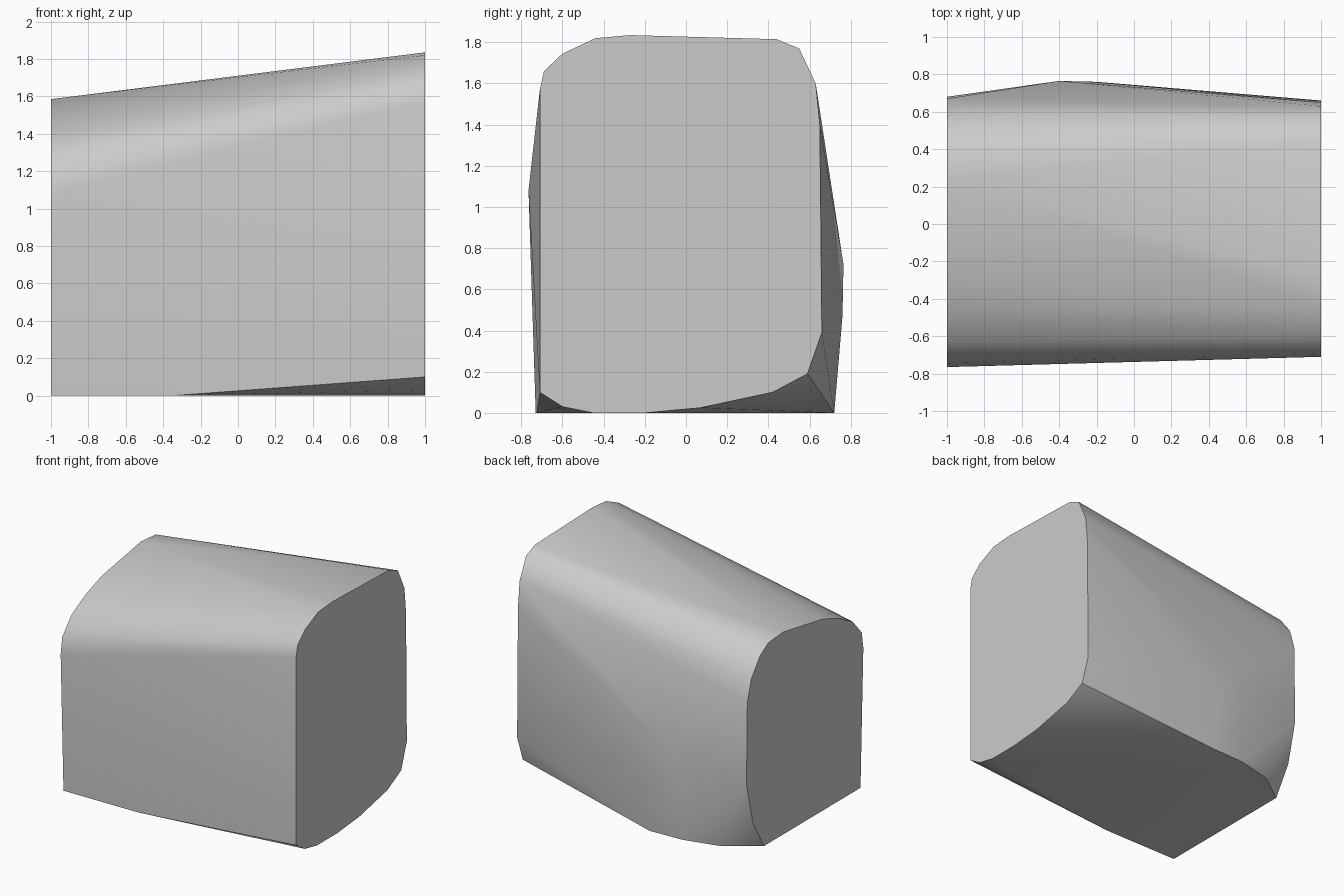
import bpy
import bmesh
import math

cube = bpy.data.objects.get("Cube")
if cube:
    bpy.data.objects.remove(cube, do_unlink=True)

# One grey stone colour
grey = bpy.data.materials.new("plain grey")
grey.use_nodes = True
colour = (0.6, 0.6, 0.6, 1)
grey.diffuse_color = colour
grey.node_tree.nodes["Principled BSDF"].inputs["Base Color"].default_value = colour

# Tall end outline (y, z)
tall_end = [(-.71, .10), (-.60, .03), (-.45, 0), (-.2, 0), (.07, .025),
            (.42, .10), (.59, .19), (.66, .39), (.65, 1.4), (.63, 1.6),
            (.55, 1.77), (.44, 1.815), (-.27, 1.835), (-.44, 1.82),
            (-.60, 1.745), (-.69, 1.66), (-.71, 1.57)]

# Low end outline (y, z)
low_end = [(-.73, 0), (-.765, 1.08), (-.745, 1.21), (-.63, 1.34),
           (-.46, 1.43), (-.26, 1.5), (.23, 1.585), (.41, 1.57),
           (.51, 1.51), (.62, 1.37), (.67, 1.2), (.68, .56),
           (.60, .23), (.46, 0)]

# Bulge on the back and the edge of the flat base
middle = [(-.4, .765, .72), (-.2, .76, .47), (-.46, .71, 0),
          (-.19, .72, 0), (-.75, .64, 0), (-.35, -.725, 0)]

points = [(1, y, z) for y, z in tall_end]
points += [(-1, y, z) for y, z in low_end]
points += middle

# Wrap the outlines in one convex block
bm = bmesh.new()
for p in points:
    bm.verts.new(p)
hull = bmesh.ops.convex_hull(bm, input=bm.verts[:])
loose = {g for g in hull["geom_interior"] + hull["geom_unused"]
         if isinstance(g, bmesh.types.BMVert) and not g.link_faces}
bmesh.ops.delete(bm, geom=list(loose), context="VERTS")

# Merge the flat ends and base into single faces
bmesh.ops.dissolve_limit(bm, angle_limit=math.radians(0.5),
                         verts=bm.verts[:], edges=bm.edges[:])
bmesh.ops.recalc_face_normals(bm, faces=bm.faces[:])

mesh = bpy.data.meshes.new("rounded_block")
bm.to_mesh(mesh)
bm.free()
mesh.materials.append(grey)
block = bpy.data.objects.new("rounded_block", mesh)
bpy.context.collection.objects.link(block)

# Soft sides with crisp end rims
bpy.ops.object.select_all(action="DESELECT")
block.select_set(True)
bpy.context.view_layer.objects.active = block
bpy.ops.object.shade_smooth_by_angle(angle=math.radians(35))
